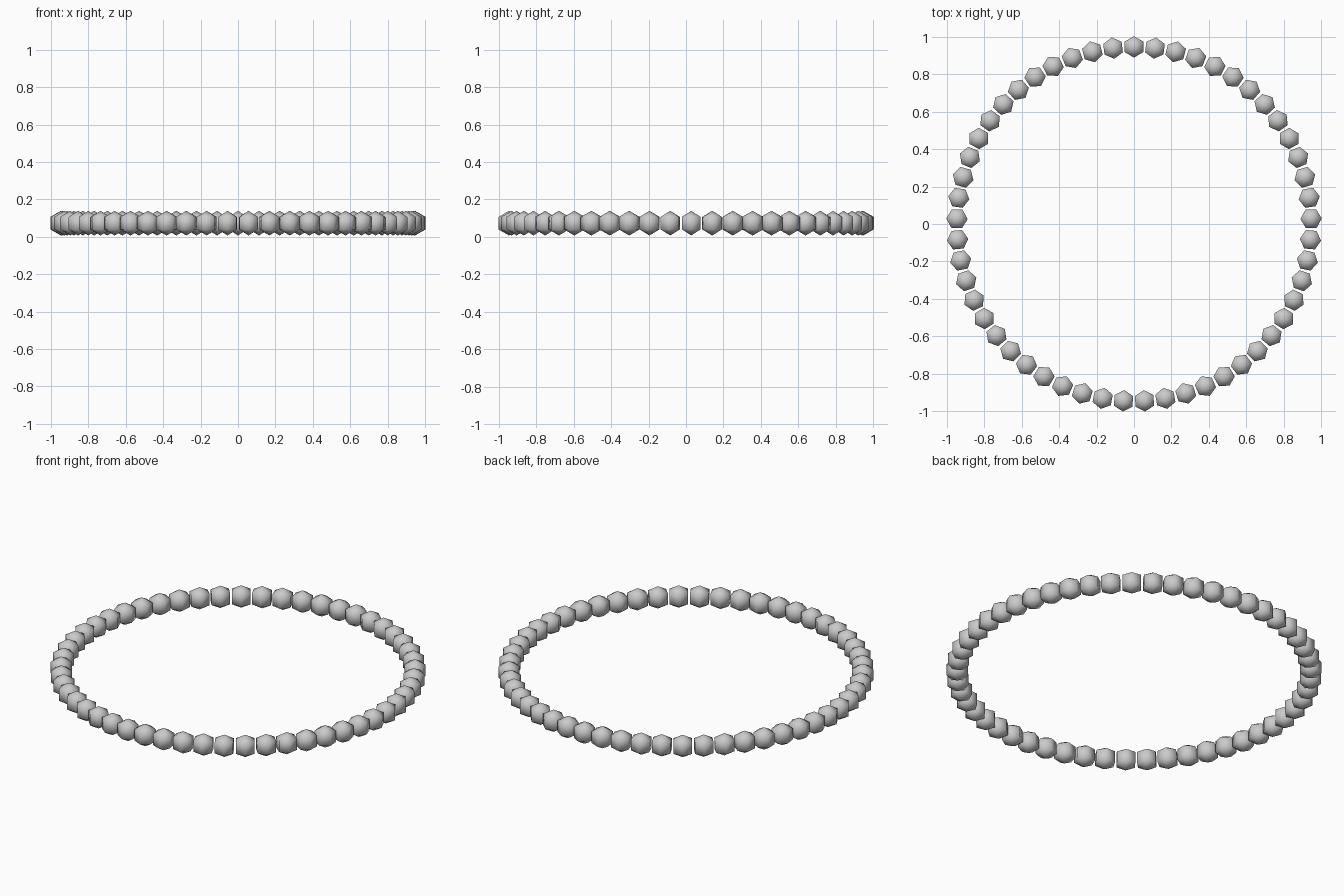
import bpy, math

if "Cube" in bpy.data.objects:
    bpy.data.objects.remove(bpy.data.objects["Cube"])

COUNT = 53       # beads in the ring
RING = 0.947     # ring radius
BEAD = 0.066     # bead radius
HEIGHT = 0.073   # bead centre height

# One low-poly bead: six sides, three bands
bpy.ops.mesh.primitive_uv_sphere_add(segments=6, ring_count=3, radius=BEAD)
first = bpy.context.object
mesh = first.data
mesh.name = "bead"
mesh.shade_smooth()
bpy.data.objects.remove(first)

# Beads strung around the circle, each turned to face outward
for i in range(COUNT):
    a = math.pi / 2 - i * math.tau / COUNT
    bead = bpy.data.objects.new(f"bead_{i + 1}", mesh)
    bead.location = (RING * math.cos(a), RING * math.sin(a), HEIGHT)
    bead.rotation_euler.z = a + math.pi / 2
    bpy.context.collection.objects.link(bead)
